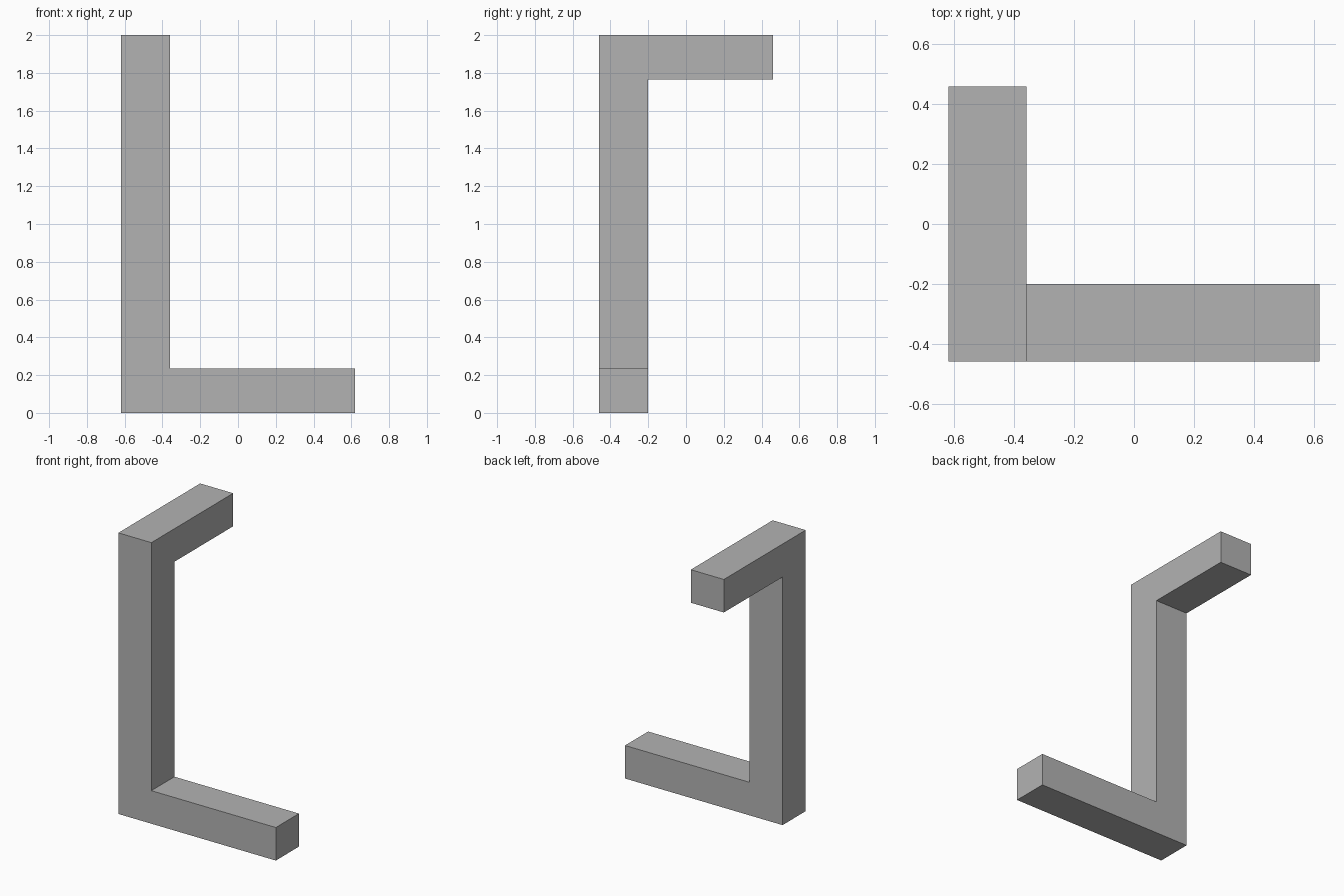
import bpy
import bmesh
from mathutils import Matrix, Vector

default = bpy.data.objects.get("Cube")
if default:
    bpy.data.objects.remove(default, do_unlink=True)

# Plain grey material
grey = bpy.data.materials.new("plain grey")
grey.use_nodes = True
colour = (0.45, 0.45, 0.45, 1.0)
grey.diffuse_color = colour
grey.node_tree.nodes["Principled BSDF"].inputs["Base Color"].default_value = colour

# Outer corner of the post, its square section and the arm sizes
LEFT, FRONT = -0.62, -0.46
WIDTH, ARM_HEIGHT, HEIGHT = 0.26, 0.235, 2.0


def extrude(bm, direction, distance, above=None):
    """Pull out the furthest face looking along direction."""
    bm.normal_update()
    direction = Vector(direction)
    faces = [f for f in bm.faces if f.normal.dot(direction) > 0.9]
    if above is not None:
        faces = [f for f in faces if f.calc_center_median().z > above]
    face = max(faces, key=lambda f: f.calc_center_median().dot(direction))
    result = bmesh.ops.extrude_face_region(bm, geom=[face])
    verts = [v for v in result["geom"] if isinstance(v, bmesh.types.BMVert)]
    bmesh.ops.translate(bm, verts=verts, vec=direction * distance)
    if face.is_valid:
        bmesh.ops.delete(bm, geom=[face], context="FACES")


bm = bmesh.new()

# Bottom corner block
centre = Vector((LEFT + WIDTH / 2, FRONT + WIDTH / 2, ARM_HEIGHT / 2))
bmesh.ops.create_cube(bm, size=1, matrix=Matrix.Translation(centre)
                      @ Matrix.Diagonal((WIDTH, WIDTH, ARM_HEIGHT, 1)))

# Post, top corner block, then the upper arm to the back and lower arm to the side
extrude(bm, (0, 0, 1), HEIGHT - 2 * ARM_HEIGHT)
extrude(bm, (0, 0, 1), ARM_HEIGHT)
extrude(bm, (0, 1, 0), -2 * FRONT - WIDTH, above=HEIGHT - ARM_HEIGHT)
lower = [f for f in bm.faces if f.calc_center_median().z < ARM_HEIGHT]
bm.normal_update()
side = max(lower, key=lambda f: f.normal.x)
arm = bmesh.ops.extrude_face_region(bm, geom=[side])
bmesh.ops.translate(bm, vec=(-2 * LEFT - WIDTH, 0, 0),
                    verts=[v for v in arm["geom"] if isinstance(v, bmesh.types.BMVert)])
if side.is_valid:
    bmesh.ops.delete(bm, geom=[side], context="FACES")

# Merge coplanar faces into clean flat panels
bmesh.ops.recalc_face_normals(bm, faces=bm.faces)
bmesh.ops.dissolve_limit(bm, angle_limit=0.01, verts=bm.verts, edges=bm.edges)

mesh = bpy.data.meshes.new("bent_beam")
bm.to_mesh(mesh)
bm.free()
mesh.materials.append(grey)
beam = bpy.data.objects.new("bent_beam", mesh)
bpy.context.collection.objects.link(beam)
